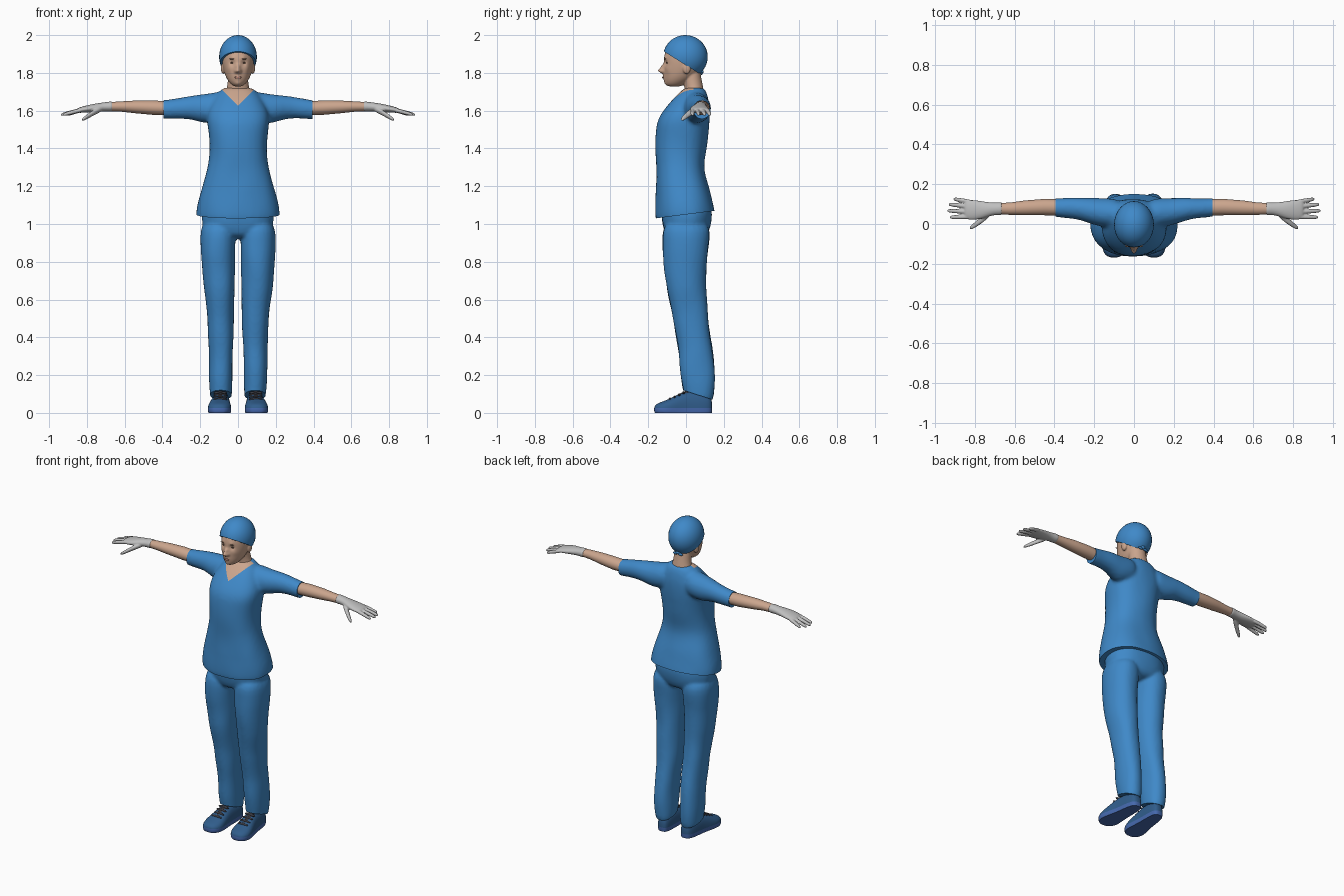
import bpy, bmesh, math
from mathutils import Vector, noise
from mathutils.bvhtree import BVHTree

if "Cube" in bpy.data.objects:
    bpy.data.objects.remove(bpy.data.objects["Cube"], do_unlink=True)


def material(name, r, g, b):
    m = bpy.data.materials.new(name)
    m.use_nodes = True
    m.diffuse_color = (r, g, b, 1)
    bsdf = m.node_tree.nodes["Principled BSDF"]
    bsdf.inputs["Base Color"].default_value = (r, g, b, 1)
    bsdf.inputs["Roughness"].default_value = 0.8
    return m


SCRUBS = material("scrubs blue", 0.05, 0.25, 0.58)
SKIN = material("skin", 0.60, 0.38, 0.27)
GLOVE = material("glove grey", 0.52, 0.52, 0.52)
SHOE = material("shoe navy", 0.03, 0.11, 0.26)
SOLE = material("sole blue", 0.06, 0.14, 0.42)
LACE = material("lace charcoal", 0.04, 0.04, 0.05)
EYE = material("eye brown", 0.10, 0.06, 0.04)
BROW = material("brow brown", 0.30, 0.18, 0.12)
LIP = material("lip rose", 0.45, 0.22, 0.17)


def loft(bm, axis, sections, sides=(1,), n=24, power=2.0):
    """Closed skin over rings (position, centre u, centre v, radius u, radius v)."""
    for s in sides:
        rings = []
        for p, cu, cv, ru, rv in sections:
            ring = []
            for i in range(n):
                a = math.tau * i / n
                c, d = math.cos(a), math.sin(a)
                u = cu + ru * math.copysign(abs(c) ** (2 / power), c)
                v = cv + rv * math.copysign(abs(d) ** (2 / power), d)
                x, y, z = {"x": (p, u, v), "y": (u, p, v), "z": (u, v, p)}[axis]
                ring.append(bm.verts.new((x * s, y, z)))
            rings.append(ring)
        for a, b in zip(rings, rings[1:]):
            for i in range(n):
                j = (i + 1) % n
                bm.faces.new((a[i], a[j], b[j], b[i]))
        bm.faces.new(rings[0])
        bm.faces.new(rings[-1])


def ball(bm, centre, size):
    made = bmesh.ops.create_uvsphere(bm, u_segments=32, v_segments=20, radius=1)["verts"]
    for v in made:
        v.co = Vector(centre) + Vector(a * b for a, b in zip(v.co, size))


def cut(bm, point, normal, remove=False):
    """Slice with a plane; optionally remove and close the side the normal faces."""
    geom = bm.verts[:] + bm.edges[:] + bm.faces[:]
    bmesh.ops.bisect_plane(bm, geom=geom, plane_co=point, plane_no=normal,
                           dist=1e-5, clear_outer=remove)
    if remove:
        bmesh.ops.holes_fill(bm, edges=[e for e in bm.edges if e.is_boundary])


def make(name, bm, mats, voxel=0, smooth=4, edit=None):
    """Turn the bmesh into an object, fuse its volumes, then run a finishing edit."""
    bmesh.ops.recalc_face_normals(bm, faces=bm.faces[:])
    me = bpy.data.meshes.new(name)
    bm.to_mesh(me)
    bm.free()
    ob = bpy.data.objects.new(name, me)
    bpy.context.collection.objects.link(ob)
    if voxel:
        ob.modifiers.new("round", "SUBSURF").levels = 2
        fuse = ob.modifiers.new("fuse", "REMESH")
        fuse.mode, fuse.voxel_size = "VOXEL", voxel
        soft = ob.modifiers.new("soften", "SMOOTH")
        soft.factor, soft.iterations = 0.5, smooth
        bpy.context.view_layer.update()
        dg = bpy.context.evaluated_depsgraph_get()
        me = bpy.data.meshes.new_from_object(ob.evaluated_get(dg))
        ob.modifiers.clear()
        ob.data = me
    me.materials.clear()
    for m in mats:
        me.materials.append(m)
    if edit:
        bm = bmesh.new()
        bm.from_mesh(me)
        bm.normal_update()
        edit(bm)
        bm.to_mesh(me)
        bm.free()
    bpy.ops.object.select_all(action="DESELECT")
    ob.select_set(True)
    bpy.context.view_layer.objects.active = ob
    bpy.ops.object.shade_smooth_by_angle(angle=math.radians(45))
    return ob


def folds(bm, amount):
    for v in bm.verts:
        p = Vector((v.co.x * 9, v.co.y * 9, v.co.z * 6))
        v.co += v.normal * noise.noise(p) * amount


BOTH = (1, -1)

# Shirt: torso and sleeves fused, crisp hems, V neck
bm = bmesh.new()
torso = [(0.98, .217, -.158, .157), (1.05, .225, -.163, .158), (1.12, .214, -.162, .142),
         (1.2, .19, -.16, .124), (1.3, .162, -.158, .09), (1.4, .149, -.163, .11),
         (1.5, .159, -.164, .122), (1.56, .168, -.15, .127), (1.62, .155, -.105, .127),
         (1.67, .125, -.062, .118), (1.705, .095, -.025, .105), (1.725, .07, -.005, .09)]
loft(bm, "z", [(z, 0, (f + b) / 2, r, (b - f) / 2) for z, r, f, b in torso], power=2.3)
loft(bm, "x", [(.06, .05, 1.62, .07, .08), (.12, .055, 1.618, .075, .08),
               (.18, .06, 1.61, .071, .078), (.25, .074, 1.618, .058, .061),
               (.33, .08, 1.612, .051, .054), (.39, .083, 1.606, .048, .051),
               (.44, .084, 1.604, .047, .05)], BOTH)


def finish_shirt(bm):
    folds(bm, 0.004)
    cut(bm, (0, -.16, 1.03), (0, .04, -.315), True)
    for s in BOTH:
        cut(bm, (s * .395, 0, 1.6), (s, 0, 0), True)
        cut(bm, (0, 0, 1.625), (-s, 0, 1))
    cut(bm, (0, .04, 0), (0, 1, 0))
    for f in bm.faces:
        c = f.calc_center_median()
        f.material_index = int(c.z > 1.625 + abs(c.x) and c.y < .04)


make("shirt", bm, [SCRUBS, SKIN], 0.011, 5, finish_shirt)

# Trousers
bm = bmesh.new()
loft(bm, "z", [(.92, 0, 0, .12, .09), (.96, 0, .003, .185, .122),
               (1.04, 0, .005, .196, .136), (1.13, 0, .005, .18, .13)], power=2.3)
legs = [(1.03, .01, .2, -.125, .135), (.9, .012, .201, -.128, .122),
        (.75, .017, .192, -.117, .104), (.6, .019, .174, -.092, .108),
        (.45, .023, .158, -.058, .124), (.3, .027, .154, -.037, .147),
        (.18, .029, .157, -.027, .155), (.11, .032, .15, -.014, .147),
        (.04, .038, .142, -.008, .14)]
loft(bm, "z", [(z, (i + o) / 2, (f + b) / 2, (o - i) / 2, (b - f) / 2)
               for z, i, o, f, b in legs], BOTH, power=2.2)


def finish_trousers(bm):
    folds(bm, 0.005)
    cut(bm, (0, 0, .115), (0, -.045, -.14), True)


make("trousers", bm, [SCRUBS], 0.009, 5, finish_trousers)

# Shoes: navy upper, lighter sole
bm = bmesh.new()
loft(bm, "y", [(.14, .08, .03, .022, .04), (.12, .083, .03, .037, .066),
               (.07, .086, .03, .044, .08), (0, .09, .03, .047, .087),
               (-.06, .096, .025, .058, .063), (-.11, .098, .02, .066, .045),
               (-.15, .1, .018, .052, .034), (-.17, .1, .018, .026, .018)], BOTH, power=2.5)


def finish_shoes(bm):
    cut(bm, (0, 0, 0), (0, 0, -1), True)
    cut(bm, (0, 0, .026), (0, 0, 1))
    for f in bm.faces:
        f.material_index = int(f.calc_center_median().z < .026)


make("shoes", bm, [SHOE, SOLE], 0.006, 2, finish_shoes)

# Laces over each instep
bm = bmesh.new()
for s in BOTH:
    for y, z in ((-.085, .076), (-.06, .086), (-.035, .098), (-.012, .11)):
        ball(bm, (s * .094, y, z - .004), (.036, .008, .009))
    loft(bm, "y", [(-.1, .096, .06, .012, .008), (-.05, .095, .084, .018, .01),
                   (.01, .091, .106, .022, .016)], (s,), 12)
make("laces", bm, [LACE])

# Forearms
bm = bmesh.new()
loft(bm, "x", [(.34, .083, 1.612, .04, .036), (.45, .085, 1.616, .041, .038),
               (.55, .081, 1.62, .037, .033), (.62, .077, 1.622, .031, .027),
               (.70, .077, 1.621, .027, .023)], BOTH)
make("forearms", bm, [SKIN])

# Gloves: cuff, palm, four fingers and a thumb
bm = bmesh.new()
loft(bm, "x", [(.66, .077, 1.622, .033, .027), (.675, .077, 1.622, .033, .027),
               (.71, .076, 1.62, .031, .024), (.755, .071, 1.615, .042, .023),
               (.80, .07, 1.609, .051, .019), (.84, .072, 1.603, .05, .015),
               (.855, .073, 1.6, .042, .01)], BOTH)
for base, tip, end in ((.110, .126, .908), (.086, .099, .932), (.060, .067, .938), (.036, .034, .926)):
    path = [(0, 1.606, .012), (.35, 1.598, .0115), (.75, 1.586, .011), (.95, 1.58, .009), (1, 1.578, .005)]
    loft(bm, "x", [(.815 + (end - .815) * t, base + (tip - base) * t, z, r, r) for t, z, r in path], BOTH, 12)
loft(bm, "x", [(.715, .062, 1.612, .014, .013), (.745, .038, 1.6, .02, .016),
               (.78, .01, 1.58, .017, .015), (.81, -.012, 1.561, .014, .012),
               (.828, -.022, 1.55, .007, .007)], BOTH, 12)
make("gloves", bm, [GLOVE], 0.0042, 2)

# Head and neck, with facial features pushed out or in
bm = bmesh.new()
loft(bm, "z", [(1.64, 0, .045, .09, .05), (1.69, 0, .047, .07, .05), (1.73, 0, .04, .056, .05),
               (1.78, 0, .03, .053, .05), (1.84, 0, .02, .05, .05)])
loft(bm, "z", [(1.726, 0, -.062, .02, .034), (1.745, 0, -.055, .044, .056),
               (1.775, 0, -.034, .064, .083), (1.81, 0, -.02, .076, .098),
               (1.85, 0, -.01, .084, .11), (1.89, 0, -.005, .087, .112),
               (1.93, 0, -.005, .08, .1), (1.965, 0, -.005, .055, .07), (1.98, 0, -.005, .02, .03)])
for s in BOTH:
    ball(bm, (s * .078, .004, 1.826), (.013, .022, .032))


def shape_face(bm):
    bumps = [((0, -.117, 1.812), .014, -.03), ((0, -.117, 1.834), .012, -.013),
             ((0, -.115, 1.777), .016, -.007), ((0, -.105, 1.745), .017, -.006)]
    for s in BOTH:
        bumps += [((s * .03, -.108, 1.853), .016, .009), ((s * .03, -.11, 1.878), .014, -.004),
                  ((s * .012, -.117, 1.808), .008, -.008), ((s * .045, -.09, 1.82), .02, -.004)]
    for v in bm.verts:
        v.co.y += sum(h * math.exp(-((v.co - Vector(c)).length / r) ** 2) for c, r, h in bumps)


head = make("head", bm, [SKIN], 0.0045, 4, shape_face)

# Eyes, brows and lips as thin plates on the face
face = BVHTree.FromPolygons([v.co for v in head.data.vertices],
                            [p.vertices[:] for p in head.data.polygons])
for name, mat, xs, z, size in (("eyes", EYE, (.031, -.031), 1.853, (.011, .0035, .0042)),
                               ("brows", BROW, (.031, -.031), 1.874, (.016, .0045, .0025)),
                               ("lips", LIP, (0,), 1.776, (.02, .0045, .006))):
    bm = bmesh.new()
    for x in xs:
        hit = face.ray_cast(Vector((x, -1, z)), Vector((0, 1, 0)))[0]
        ball(bm, hit or (x, -.11, z), size)
    make(name, bm, [mat])

# Surgical cap, cut on a slope from forehead to nape
bm = bmesh.new()
ball(bm, (0, -.003, 1.885), (.1, .118, .115))
cut(bm, (0, -.12, 1.915), (0, -.125, -.2), True)
make("cap", bm, [SCRUBS])

# Cap knot and ties at the nape
bm = bmesh.new()
ball(bm, (0, .083, 1.806), (.014, .01, .011))
for s in BOTH:
    ball(bm, (s * .018, .082, 1.797), (.016, .006, .008))
make("cap_ties", bm, [SCRUBS])
